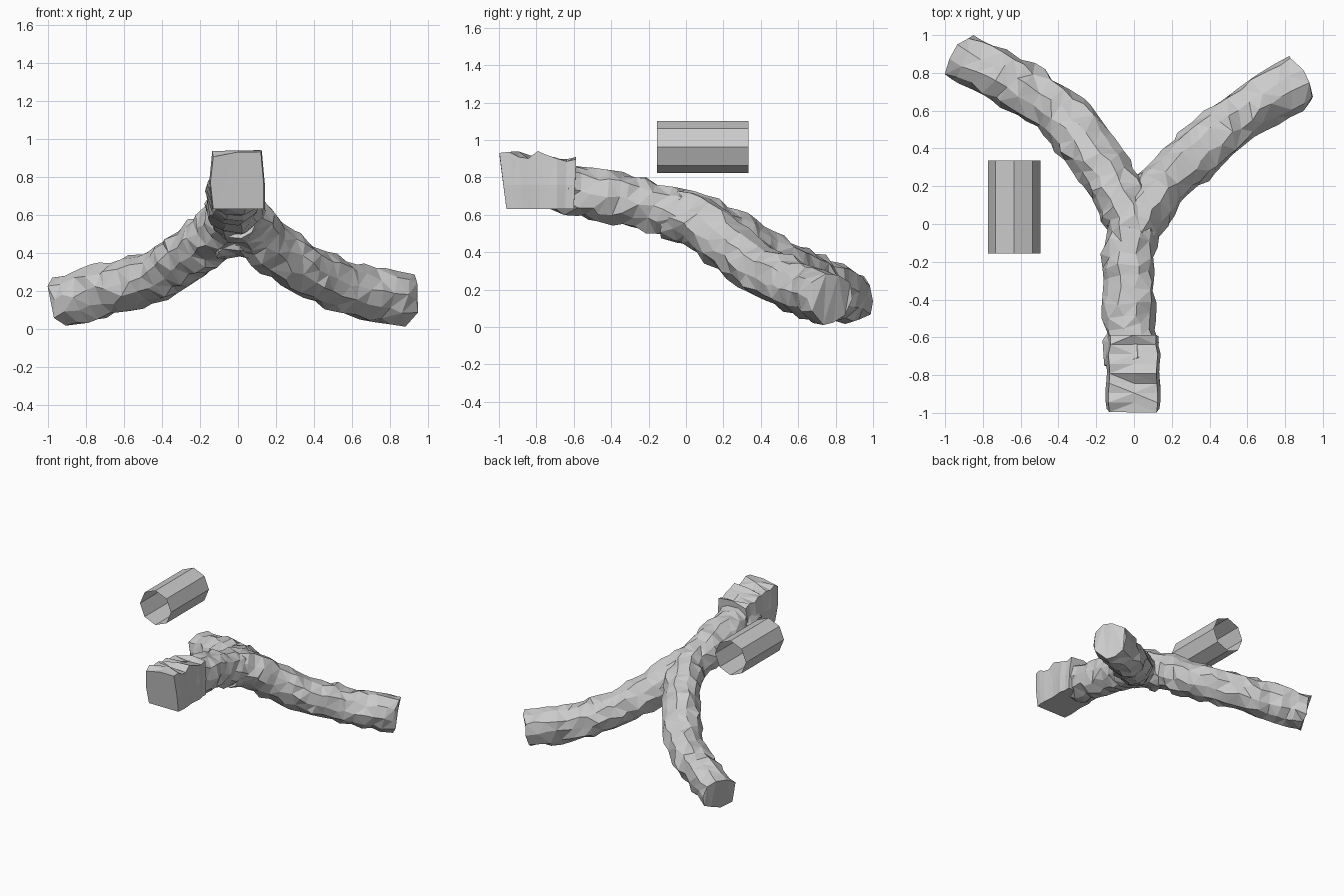
import bpy, bmesh, math, random
from mathutils import Vector

if "Cube" in bpy.data.objects:
    bpy.data.objects.remove(bpy.data.objects["Cube"])

random.seed(4)


def make_object(name, bm):
    bmesh.ops.recalc_face_normals(bm, faces=bm.faces)
    mesh = bpy.data.meshes.new(name)
    bm.to_mesh(mesh)
    bm.free()
    ob = bpy.data.objects.new(name, mesh)
    bpy.context.collection.objects.link(ob)
    return ob


def loft(name, rings, caps=True):
    """Skin a list of closed rings, each a list of points."""
    bm = bmesh.new()
    vs = [[bm.verts.new(p) for p in ring] for ring in rings]
    n = len(vs[0])
    for a, b in zip(vs, vs[1:]):
        for i in range(n):
            j = (i + 1) % n
            bm.faces.new((a[i], a[j], b[j], b[i]))
    if caps:
        bm.faces.new(vs[0])
        bm.faces.new(vs[-1])
        bmesh.ops.triangulate(bm, faces=bm.faces[:])
    return make_object(name, bm)


def spline(points, step=0.07):
    """Catmull-Rom samples through the points."""
    p = [Vector(q) for q in points]
    p = [2 * p[0] - p[1]] + p + [2 * p[-1] - p[-2]]
    out = []
    for a, b, c, d in zip(p, p[1:], p[2:], p[3:]):
        k = max(1, round((c - b).length / step))
        for i in range(k):
            t = i / k
            out.append(0.5 * (2 * b + (c - a) * t + (2 * a - 5 * b + 4 * c - d) * t * t
                              + (3 * b - a - 3 * c + d) * t ** 3))
    return out + [p[-2]]


def branch(name, points, radius=0.137, sides=10):
    """Rough bark tube along a path."""
    path = spline(points)
    rings = []
    for k, c in enumerate(path):
        tan = (path[min(k + 1, len(path) - 1)] - path[max(k - 1, 0)]).normalized()
        side = tan.cross(Vector((0, 0, 1))).normalized()
        up = side.cross(tan)
        ring = []
        for i in range(sides):
            a = math.tau * (i + random.uniform(-0.2, 0.2)) / sides
            r = radius + random.uniform(-0.015, 0.018)
            q = c + (side * math.cos(a) + up * math.sin(a)) * r
            q += tan * random.uniform(-0.02, 0.02)
            q.z = max(q.z, 0)
            q.y = min(q.y, 1)
            ring.append(q)
        rings.append(ring)
    return loft(name, rings)


# Forked branch: stem running into the left arm, the right arm, and the crotch web
fork = branch("forked_branch", [(-0.01, -0.75, 0.77), (-0.02, -0.5, 0.715), (-0.03, -0.25, 0.66),
                                (-0.02, 0.0, 0.59), (-0.09, 0.17, 0.525), (-0.22, 0.36, 0.425),
                                (-0.38, 0.565, 0.305), (-0.62, 0.735, 0.225), (-0.92, 0.89, 0.148)])
arm = branch("right_arm", [(-0.01, -0.06, 0.6), (0.07, 0.1, 0.535), (0.2, 0.245, 0.41),
                           (0.4, 0.43, 0.285), (0.62, 0.61, 0.205), (0.885, 0.77, 0.155)])
web = branch("crotch_web", [(-0.12, 0.155, 0.485), (0.0, 0.15, 0.495), (0.13, 0.155, 0.475)], 0.115)

# Square wrapped grip with a flat underside and a ragged top
section = [(-0.13, 0.63), (0.135, 0.63), (0.135, 0.76), (0.12, 0.925),
           (0.0, 0.92), (-0.13, 0.91), (-0.145, 0.77)]
rings = []
for k in range(9):
    t = k / 8
    s = 1 + random.uniform(-0.05, 0.05)
    ring = []
    for x, z in section:
        h = (z - 0.63) / 0.29
        y = -0.96 + 0.36 * t + h * (-0.037 + 0.05 * t)
        top = random.uniform(-0.02, 0.025) - 0.035 * t * t if h > 0.8 else 0
        ring.append((x * s, y, z + top))
    rings.append(ring)
grip = loft("grip", rings)

# Fuse the pieces into one skin
parts = (arm, web, grip)
bpy.context.view_layer.objects.active = fork
fork.select_set(True)
for part in parts:
    mod = fork.modifiers.new("fuse", 'BOOLEAN')
    mod.operation = 'UNION'
    mod.solver = 'EXACT'
    mod.use_self = True
    mod.object = part
    bpy.ops.object.modifier_apply(modifier=mod.name)
for part in parts:
    bpy.data.objects.remove(part)

# Loose open-ended octagonal tube
loft("open_tube", [[(-0.635 + 0.139 * math.cos(math.tau * i / 8), y,
                     0.962 + 0.14 * math.sin(math.tau * i / 8)) for i in range(8)]
                   for y in (-0.155, 0.335)], caps=False)
